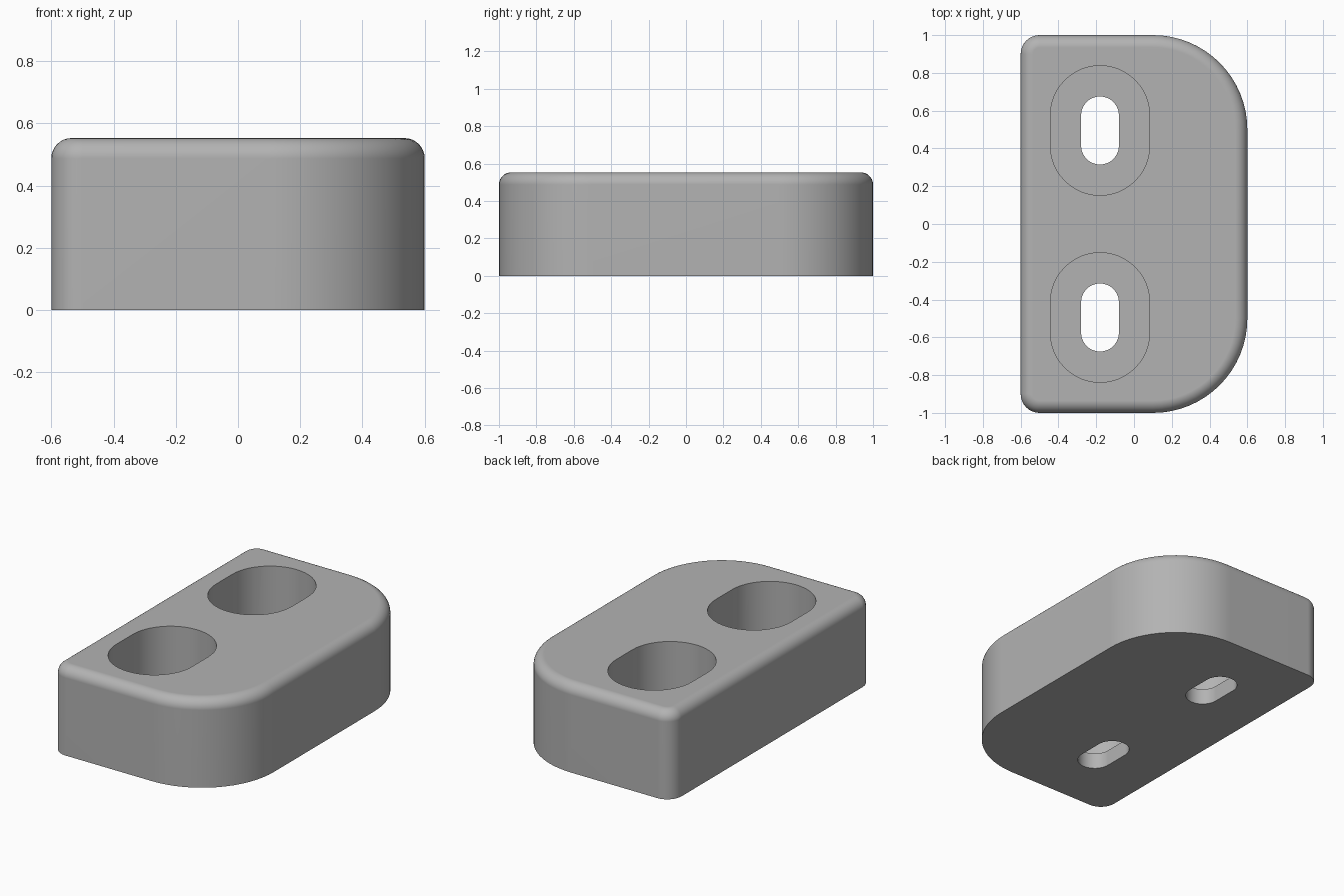
import bpy, bmesh, math

if "Cube" in bpy.data.objects:
    bpy.data.objects.remove(bpy.data.objects["Cube"])

HEIGHT, FILLET = 0.553, 0.065
FLOOR = 0.10           # thickness left under each counterbore
SLOT_X, SLOT_Y, SLOT_HALF = -0.18, 0.495, 0.08

grey = bpy.data.materials.new("grey plastic")
grey.diffuse_color = (0.45, 0.45, 0.45, 1)
grey.use_nodes = True
grey.node_tree.nodes["Principled BSDF"].inputs["Base Color"].default_value = grey.diffuse_color


def arc(cx, cy, r, start, sweep, n):
    """Points along a counter-clockwise arc, angles in degrees."""
    return [(cx + r * math.cos(math.radians(start + sweep * i / n)),
             cy + r * math.sin(math.radians(start + sweep * i / n)))
            for i in range(n + 1)]


def body_outline(inset):
    """Block outline: wide corners on the right, small ones on the left."""
    big, small, n = 0.5 - inset, 0.1 - inset, 16
    return (arc(0.1, -0.5, big, 270, 90, n) + arc(0.1, 0.5, big, 0, 90, n)
            + arc(-0.5, 0.9, small, 90, 90, 8) + arc(-0.5, -0.9, small, 180, 90, 8))


def slot_outline(y, r):
    """Rounded slot, long in y."""
    return (arc(SLOT_X, y + SLOT_HALF, r, 0, 180, 24)
            + arc(SLOT_X, y - SLOT_HALF, r, 180, 180, 24))


def loft(name, rings):
    """Solid skinned through (outline, z) rings, capped at both ends."""
    bm = bmesh.new()
    loops = [[bm.verts.new((x, y, z)) for x, y in pts] for pts, z in rings]
    for a, b in zip(loops, loops[1:]):
        for i in range(len(a)):
            j = (i + 1) % len(a)
            bm.faces.new((a[i], a[j], b[j], b[i]))
    bm.faces.new(loops[0][::-1])
    bm.faces.new(loops[-1])
    mesh = bpy.data.meshes.new(name)
    bm.to_mesh(mesh)
    bm.free()
    mesh.materials.append(grey)
    ob = bpy.data.objects.new(name, mesh)
    bpy.context.collection.objects.link(ob)
    return ob


# Block with a rounded top edge
rings = [(body_outline(0), 0)]
for i in range(9):
    a = math.radians(90 * i / 8)
    rings.append((body_outline(FILLET * (1 - math.cos(a))),
                  HEIGHT - FILLET + FILLET * math.sin(a)))
block = loft("mounting_block", rings)

# Two slotted screw holes, each with a wide counterbore
for side, y in (("front", -SLOT_Y), ("back", SLOT_Y)):
    for part, r, bottom in (("slot", 0.1, -0.2), ("counterbore", 0.263, FLOOR)):
        pts = slot_outline(y, r)
        cutter = loft(f"{side}_{part}_cutter", [(pts, bottom), (pts, 0.8)])
        mod = block.modifiers.new(f"{side} {part}", 'BOOLEAN')
        mod.operation, mod.object, mod.solver = 'DIFFERENCE', cutter, 'EXACT'
        bpy.context.view_layer.objects.active = block
        block.select_set(True)
        bpy.ops.object.modifier_apply(modifier=mod.name)
        bpy.data.objects.remove(cutter)

# Smooth walls and fillet, sharp rims
bpy.ops.object.shade_smooth_by_angle(angle=math.radians(30))
weighted = block.modifiers.new("weighted normals", 'WEIGHTED_NORMAL')
weighted.keep_sharp = True
